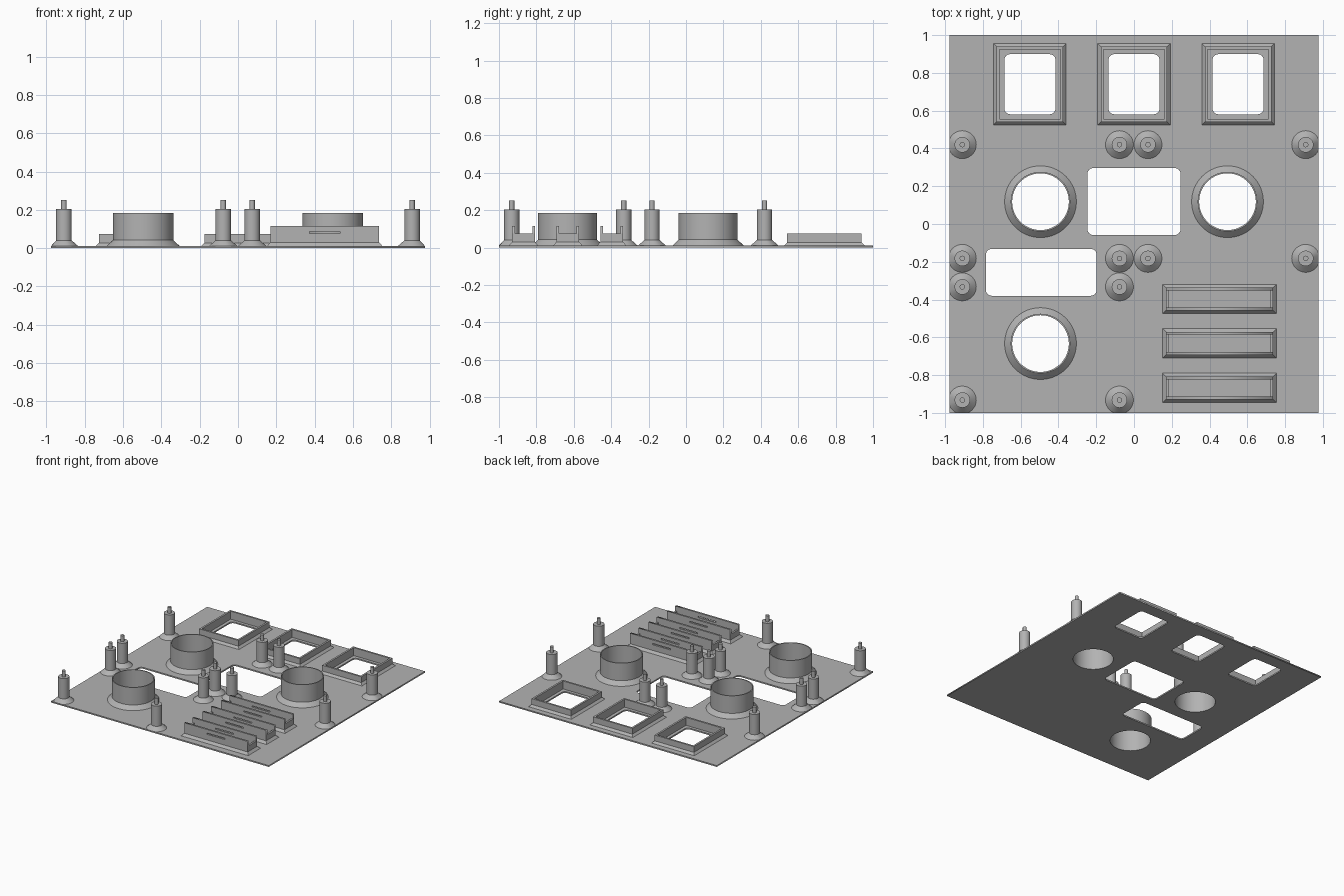
import bpy, bmesh
from math import pi, cos, sin, radians
from mathutils import Matrix

old = bpy.data.objects.get("Cube")
if old:
    bpy.data.objects.remove(old, do_unlink=True)

W, D, T = 0.976, 1.0, 0.011      # half width, half depth, panel thickness

grey = bpy.data.materials.new("panel grey")
grey.use_nodes = True
COLOUR = (0.45, 0.45, 0.45, 1)
grey.diffuse_color = COLOUR
grey.node_tree.nodes["Principled BSDF"].inputs["Base Color"].default_value = COLOUR

SQUARE = [(-1, -1), (1, -1), (1, 1), (-1, 1)]


def circle(n):
    return [(cos(2 * pi * i / n), sin(2 * pi * i / n)) for i in range(n)]


def rounded(cx, cy, hx, hy, r=0.03):
    """Outline of a rectangle with rounded corners."""
    pts = []
    for k, (sx, sy) in enumerate([(1, 1), (-1, 1), (-1, -1), (1, -1)]):
        for j in range(7):
            a = pi / 2 * (k + j / 6)
            pts.append((cx + sx * (hx - r) + r * cos(a), cy + sy * (hy - r) + r * sin(a)))
    return pts


def place(mesh_obj, smooth=False):
    mesh_obj.data.materials.clear()
    mesh_obj.data.materials.append(grey)
    if smooth:
        bpy.ops.object.select_all(action='DESELECT')
        mesh_obj.select_set(True)
        bpy.context.view_layer.objects.active = mesh_obj
        bpy.ops.object.shade_smooth_by_angle(angle=radians(30))
    return mesh_obj


def sheet(name, outlines, thickness, matrix):
    """Flat sheet: first outline is the edge, the others are holes."""
    cu = bpy.data.curves.new(name, 'CURVE')
    cu.dimensions, cu.fill_mode, cu.extrude = '2D', 'BOTH', thickness / 2
    for pts in outlines:
        sp = cu.splines.new('POLY')
        sp.points.add(len(pts) - 1)
        for p, (x, y) in zip(sp.points, pts):
            p.co = (x, y, 0, 1)
        sp.use_cyclic_u = True
    tmp = bpy.data.objects.new(name + " curve", cu)
    bpy.context.collection.objects.link(tmp)
    mesh = bpy.data.meshes.new_from_object(tmp.evaluated_get(bpy.context.evaluated_depsgraph_get()))
    bpy.data.objects.remove(tmp, do_unlink=True)
    mesh.transform(matrix)
    ob = bpy.data.objects.new(name, mesh)
    bpy.context.collection.objects.link(ob)
    return place(ob)


def loft(name, outline, sections, centre, hollow, smooth=False):
    """Skin an outline through (half x, half y, z) sections; hollow closes it as a ring."""
    bm = bmesh.new()
    cx, cy = centre
    rings = []
    for hx, hy, z in sections:
        rings.append([bm.verts.new((max(-W, min(W, cx + x * hx)),
                                    max(-D, min(D, cy + y * hy)), z)) for x, y in outline])
    n = len(outline)
    pairs = list(zip(rings, rings[1:]))
    if hollow:
        pairs.append((rings[-1], rings[0]))
    else:
        bm.faces.new(rings[-1])
        bm.faces.new(rings[0][::-1])
    for a, b in pairs:
        for i in range(n):
            j = (i + 1) % n
            bm.faces.new((a[i], a[j], b[j], b[i]))
    bmesh.ops.recalc_face_normals(bm, faces=bm.faces)
    mesh = bpy.data.meshes.new(name)
    bm.to_mesh(mesh)
    bm.free()
    ob = bpy.data.objects.new(name, mesh)
    bpy.context.collection.objects.link(ob)
    return place(ob, smooth)


def rim(hx, hy, flare, flare_z, top, wall):
    """Sections of an upright wall with a sloping foot outside."""
    return [(hx + flare, hy + flare, T), (hx, hy, flare_z), (hx, hy, top),
            (hx - wall, hy - wall, top), (hx - wall, hy - wall, T - 0.002)]


windows = [(x, 0.74) for x in (-0.551, 0, 0.551)]
tubes = [(-0.495, 0.118), (0.495, 0.118), (-0.495, -0.633)]
BORE = 0.15

# Panel with window, tube and rectangular openings
holes = [rounded(x, y, 0.135, 0.159) for x, y in windows]
holes += [[(cx + BORE * x, cy + BORE * y) for x, y in circle(64)] for cx, cy in tubes]
holes += [rounded(0, 0.119, 0.246, 0.177), rounded(-0.491, -0.256, 0.293, 0.124)]
edge = [(x * W, y * D) for x, y in SQUARE]
sheet("panel", [edge] + holes, T, Matrix.Translation((0, 0, T / 2)))

# Window frames
for c in windows:
    loft("window_frame", SQUARE, rim(0.176, 0.199, 0.016, 0.028, 0.075, 0.015), c, True)

# Round tubes
for c in tubes:
    loft("tube", circle(64), rim(0.158, 0.158, 0.032, 0.042, 0.184, 0.158 - BORE), c, True, True)

# Standoff posts with a pin on top
posts = [(x, y) for y in (0.42, -0.182) for x in (-0.909, -0.077, 0.074, 0.909)]
posts += [(x, y) for y in (-0.333, -0.932) for x in (-0.909, -0.077)]
for c in posts:
    profile = [(0.074, T), (0.041, 0.04), (0.041, 0.204), (0.014, 0.204), (0.014, 0.252)]
    loft("post", circle(32), [(r, r, z) for r, z in profile], c, False, True)

# Card holders: low box rim plus two taller slotted side walls
upright = Matrix.Rotation(pi / 2, 4, 'X')
for cy in (-0.397, -0.632, -0.868):
    cx, hx, hy, wall = 0.453, 0.284, 0.061, 0.015
    loft("holder_base", SQUARE, rim(hx, hy, 0.017, 0.03, 0.075, wall), (cx, cy), True)
    side = [(cx + x * hx, 0.065 + y * 0.05) for x, y in SQUARE]
    slit = rounded(cx, 0.081, 0.081, 0.005, 0.004)
    for s in (-1, 1):
        y = cy + s * (hy - wall / 2)
        sheet("holder_side", [side, slit], wall, Matrix.Translation((0, y, 0)) @ upright)
